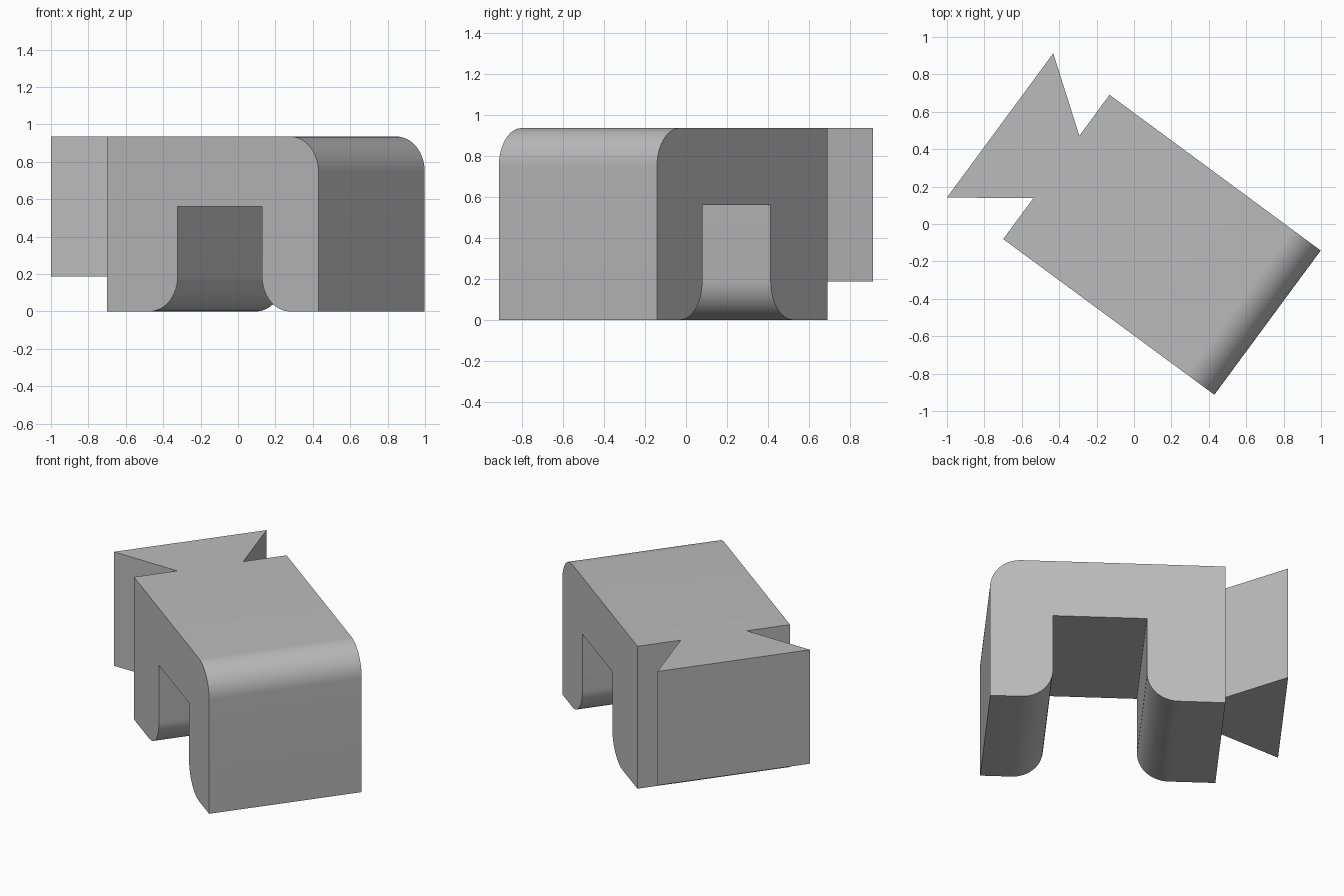
import bpy, bmesh
from math import radians, pi, sin, cos
from mathutils import Matrix, Vector

if "Cube" in bpy.data.objects:
    bpy.data.objects.remove(bpy.data.objects["Cube"])

U = 0.187                      # fillet radius, base module of the part
LENGTH, HEIGHT, HALF = 7.5 * U, 5 * U, 0.479
SLOT_A, SLOT_B, SLOT_TOP = 2.5 * U, 5.5 * U, 3 * U
TAIL, NECK, TAIL_Z = 2 * U, 0.207, U

grey = bpy.data.materials.new("plain grey")
grey.use_nodes = True
grey.diffuse_color = (0.5, 0.5, 0.5, 1)
grey.node_tree.nodes["Principled BSDF"].inputs["Base Color"].default_value = (0.5, 0.5, 0.5, 1)


def arc(cx, cz, start, end, steps=16):
    angles = [radians(start + (end - start) * i / steps) for i in range(steps + 1)]
    return [(cx + U * cos(a), cz + U * sin(a)) for a in angles]


def prism(name, points, direction):
    """Extrude a closed outline of 3D points along a direction."""
    bm = bmesh.new()
    face = bm.faces.new([bm.verts.new(p) for p in points])
    new = bmesh.ops.extrude_face_region(bm, geom=[face])["geom"]
    verts = [v for v in new if isinstance(v, bmesh.types.BMVert)]
    bmesh.ops.translate(bm, verts=verts, vec=direction)
    bmesh.ops.recalc_face_normals(bm, faces=bm.faces)
    mesh = bpy.data.meshes.new(name)
    bm.to_mesh(mesh)
    bm.free()
    mesh.materials.append(grey)
    obj = bpy.data.objects.new(name, mesh)
    bpy.context.collection.objects.link(obj)
    return obj


# Slotted body: side profile with rounded nose and rounded feet
profile = [(0, 0)]
profile += arc(SLOT_A - U, U, -90, 0)
profile += [(SLOT_A, SLOT_TOP), (SLOT_B, SLOT_TOP)]
profile += arc(SLOT_B + U, U, 180, 270)
profile += [(LENGTH, 0)]
profile += arc(LENGTH - U, HEIGHT - U, 0, 90)
profile += [(0, HEIGHT)]
body = prism("slotted_body", [(x, -HALF, z) for x, z in profile], Vector((0, 2 * HALF, 0)))

# Dovetail: flared tongue with a short root inside the body
side = [(U, NECK), (0, NECK), (-TAIL, HALF)]
outline = side + [(x, -y) for x, y in reversed(side)]
tail = prism("dovetail", [(x, y, TAIL_Z) for x, y in outline], Vector((0, 0, HEIGHT - TAIL_Z)))
tail.hide_render = True

# Fuse both into one solid
union = body.modifiers.new("join_tail", 'BOOLEAN')
union.operation = 'UNION'
union.solver = 'EXACT'
union.object = tail
bpy.context.view_layer.objects.active = body
body.select_set(True)
bpy.ops.object.modifier_apply(modifier=union.name)
bpy.data.objects.remove(tail)

# Turn into the diagonal stance and smooth only the fillets
body.data.transform(Matrix.Translation((-0.415, 0.305, 0)) @ Matrix.Rotation(radians(-36.4), 4, 'Z'))
bpy.ops.object.shade_smooth_by_angle(angle=pi / 6)
